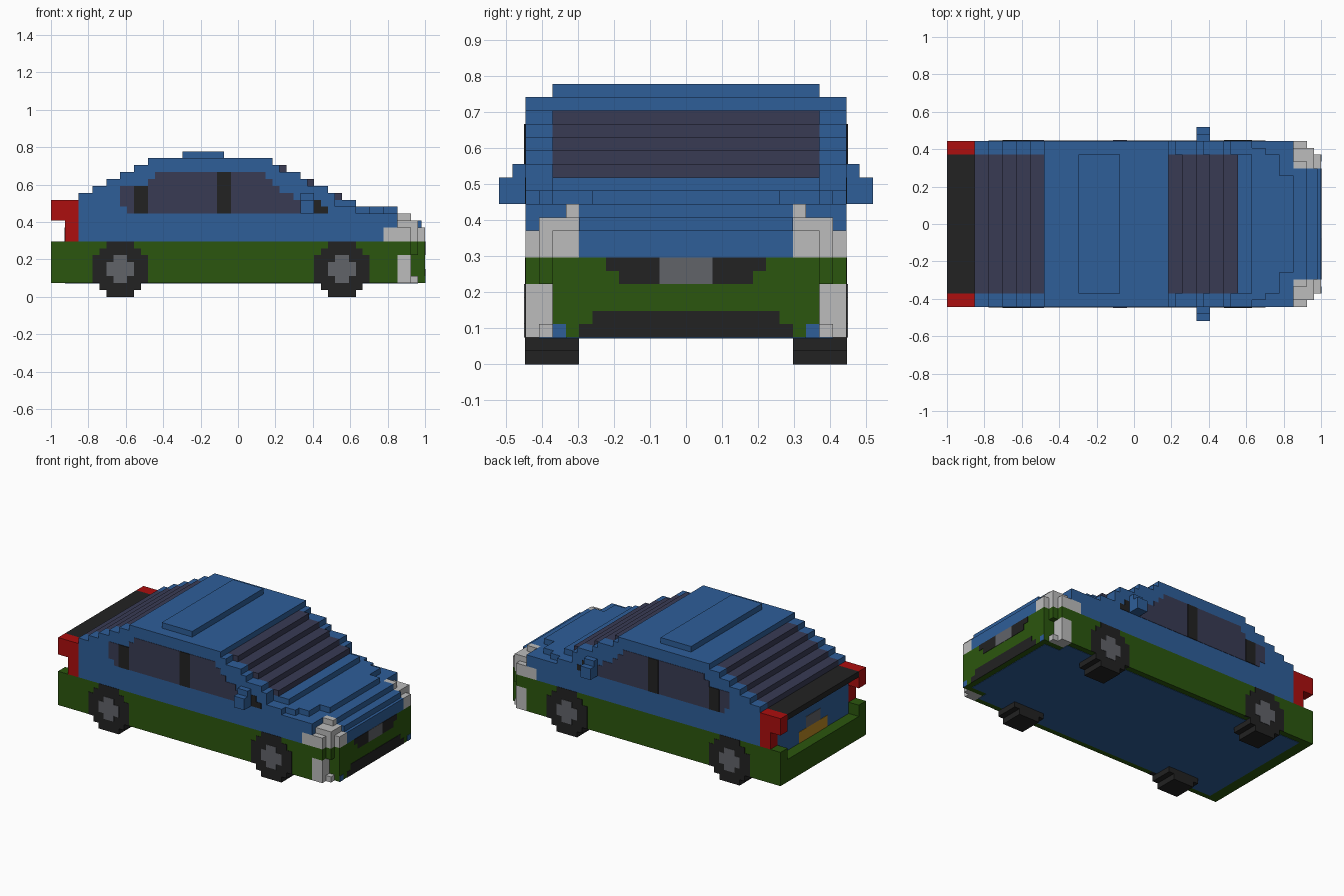
import bpy, bmesh

if "Cube" in bpy.data.objects:
    bpy.data.objects.remove(bpy.data.objects["Cube"], do_unlink=True)

U = 1 / 27      # size of one block
T = 0.06        # thickness of painted plates, in blocks


def material(name, rgb):
    lin = [((c / 255 + 0.055) / 1.055) ** 2.4 if c > 10 else c / 255 / 12.92 for c in rgb]
    m = bpy.data.materials.new(name)
    m.use_nodes = True
    m.diffuse_color = (*lin, 1)
    m.node_tree.nodes["Principled BSDF"].inputs["Base Color"].default_value = (*lin, 1)
    return m


BLUE = material("blue paint", (46, 94, 153))
GREEN = material("green paint", (43, 86, 14))
RED = material("red lamp", (172, 14, 14))
BLACK = material("black rubber", (34, 34, 34))
GLASS = material("tinted glass", (56, 59, 84))
WHITE = material("white lamp", (188, 188, 188))
GREY = material("grey metal", (97, 99, 105))
OCHRE = material("ochre plate", (185, 135, 35))


def part(name, mat, boxes, mirror=False):
    """Boxes are (x0, x1, y0, y1, z0, z1) in blocks; mirror copies them to -y."""
    bm = bmesh.new()
    if mirror:
        boxes = boxes + [(a, b, -d, -c, e, f) for a, b, c, d, e, f in boxes]
    for x0, x1, y0, y1, z0, z1 in boxes:
        v = [bm.verts.new((x * U, y * U, z * U))
             for z in (z0, z1) for x, y in ((x0, y0), (x1, y0), (x1, y1), (x0, y1))]
        for f in ((3, 2, 1, 0), (4, 5, 6, 7), (0, 1, 5, 4),
                  (1, 2, 6, 5), (2, 3, 7, 6), (3, 0, 4, 7)):
            bm.faces.new([v[i] for i in f])
    me = bpy.data.meshes.new(name)
    bm.to_mesh(me)
    bm.free()
    me.materials.append(mat)
    ob = bpy.data.objects.new(name, me)
    bpy.context.collection.objects.link(ob)


def wide(x0, x1, w, z0, z1):
    return (x0, x1, -w, w, z0, z1)


# Lower body, nose and bumpers
part("lower_body", GREEN, [wide(-23, 23, 12, 2, 8), wide(23, 27, 10, 2, 8)])
part("nose_corner", GREEN, [(23, 25, 10, 12, 6, 8), (25, 26, 10, 11, 6, 8)], True)
part("rear_bumper", GREEN, [wide(-27, -25, 10, 2, 6), wide(-25, -23, 10, 2, 6)])
part("rear_bumper_end", GREEN, [(-27, -23, 10, 12, 2, 8)], True)
part("underside", BLUE, [wide(-25, 23, 11, 2 - T, 2), wide(23, 26, 9, 2 - T, 2)])

# Upper body below the glass, with the stepped bonnet
part("upper_body", BLUE, [
    wide(-23, 21, 12, 8, 10), wide(-23, 23, 12, 10, 12), wide(-23, 17, 12, 12, 13),
    wide(-23, 14, 12, 13, 14), wide(14, 17, 10, 13, 14), wide(-25, -23, 10, 6, 13)])
part("bonnet", BLUE, [
    wide(21, 27, 8, 8, 10), wide(23, 26.5, 8, 10, 11), wide(23, 25, 8, 11, 12),
    wide(17, 19, 11, 12, 13), wide(19, 21, 10, 12, 13), wide(21, 23, 7, 12, 13)])

# Cabin: every layer steps in by two blocks at both ends
core, frame, front_glass, rear_glass = [], [], [], []
for z in range(14, 19):
    rear, front = -23 + 2 * (z - 14), 15 - 2 * (z - 14)
    core.append(wide(rear + 2, front - 2, 12, z, z + 1))
    front_glass.append(wide(front - 2, front, 10, z, z + 1))
    rear_glass.append(wide(rear, rear + 2, 10, z, z + 1))
    frame.append((rear, rear + 2, 10, 12, z, z + 1))
    frame.append((front - 2, front - (z % 2 == 0), 10, 12, z, z + 1))
part("cabin", BLUE, core)
part("window_frame", BLUE, frame, True)
part("windscreen", GLASS, front_glass)
part("rear_window", GLASS, rear_glass)
part("roof", BLUE, [wide(-13, 5, 12, 19, 20), wide(-8, -2, 10, 20, 21)])

# Side windows, row by row, and their pillars
rows = [(-16, 9), (-17, 9), (-17, 8), (-17, 6), (-13, 5), (-12, 4)]
part("side_window", GLASS,
     [(a, b, 12, 12 + T, 12 + i, 13 + i) for i, (a, b) in enumerate(rows)], True)
part("door_pillar", BLACK, [(-3, -1, 12, 12 + 2 * T, 12, 18),
                            (-15, -13, 12, 12 + 2 * T, 12, 16)], True)

# Door mirrors
part("door_mirror", BLUE, [(9, 11, 12, 14, 12, 14), (9, 11, 12, 13, 14, 15)], True)
part("mirror_mount", BLACK, [(11, 13, 12, 12 + T, 12, 13),
                             (10.5, 12, 12, 12 + T, 13, 14)], True)

# Headlights and fog lamps
part("headlight", WHITE, [
    (21, 25, 8, 12, 8, 10), (25, 26, 8, 11, 8, 10), (26, 27, 8, 10, 8, 10),
    (23, 26, 8, 11, 10, 11), (23, 25, 8, 9, 11, 12)], True)
part("fog_lamp", WHITE, [(23, 25, 10, 12, 2, 6), (25, 26, 10, 11, 2, 3)], True)
part("fog_lamp_trim", BLUE, [(27, 27 + T, 9, 10, 2, 3)], True)

# Grille, number plate and lower intake on the nose
part("grille", BLACK, [(27, 27 + T, 2, 6, 7, 8), (27, 27 + T, 2, 5, 6, 7)], True)
part("front_plate", GREY, [wide(27, 27 + T, 2, 6, 8)])
part("lower_intake", BLACK, [wide(27, 27 + T, 8, 2, 3), wide(27, 27 + T, 7, 3, 4)])

# Tail: boot lid, lamps, plate and handle
part("boot_lid", BLACK, [wide(-27, -23, 10, 13, 14)])
part("tail_lamp", RED, [(-27, -23, 10, 12, 11, 14), (-25, -23, 10, 12, 8, 11)], True)
part("rear_plate", OCHRE, [wide(-25 - T, -25, 4, 6, 8)])
part("boot_handle", GREY, [wide(-25 - T, -25, 2, 8, 10)])

# Wheels: stacked rows giving a stepped disc
for label, cx in (("front", 15), ("rear", -17)):
    tyre, hub = [], []
    for z0, z1, r in ((0, 1, 2), (1, 2, 3), (2, 6, 4), (6, 7, 3), (7, 8, 2)):
        tyre.append((cx - r, cx + r, 8, 12 + T, z0, z1))
    for z0, z1, r in ((2, 3, 1), (3, 5, 2), (5, 6, 1)):
        hub.append((cx - r, cx + r, 12, 12 + 2 * T, z0, z1))
    part(label + "_tyres", BLACK, tyre, True)
    part(label + "_hubs", GREY, hub, True)
